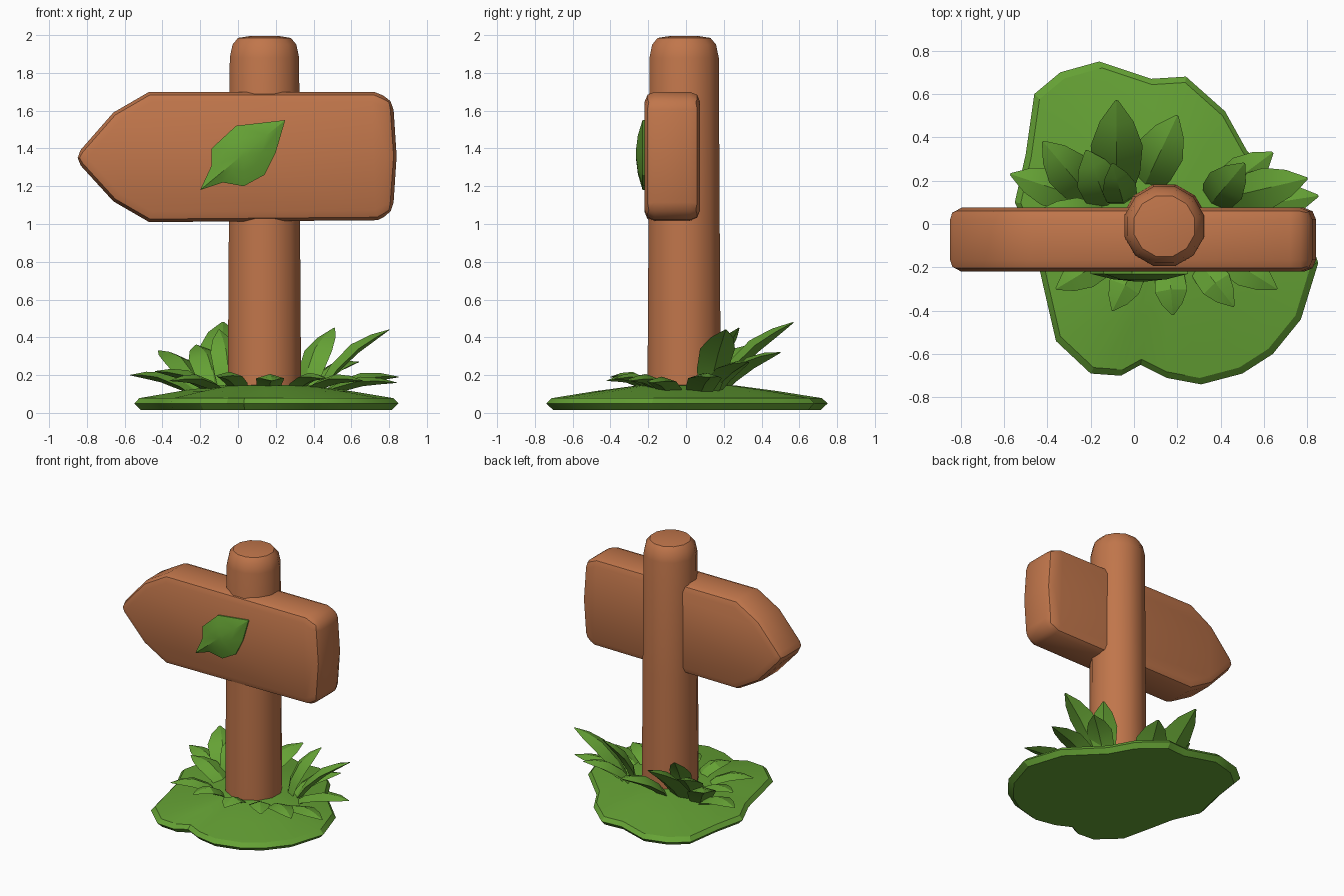
import bpy, bmesh, math
from mathutils import Vector

if "Cube" in bpy.data.objects:
    bpy.data.objects.remove(bpy.data.objects["Cube"])


def material(name, rgb):
    m = bpy.data.materials.new(name)
    m.diffuse_color = (*rgb, 1)
    m.use_nodes = True
    m.node_tree.nodes["Principled BSDF"].inputs["Base Color"].default_value = m.diffuse_color
    return m


WOOD = material("brown wood", (0.53, 0.18, 0.07))
GREEN = material("leaf green", (0.13, 0.36, 0.035))


def finish(bm, name, mat, angle=30, bevel=0, segments=2):
    bmesh.ops.recalc_face_normals(bm, faces=bm.faces)
    me = bpy.data.meshes.new(name)
    bm.to_mesh(me)
    bm.free()
    me.materials.append(mat)
    ob = bpy.data.objects.new(name, me)
    bpy.context.collection.objects.link(ob)
    bpy.ops.object.select_all(action='DESELECT')
    ob.select_set(True)
    bpy.context.view_layer.objects.active = ob
    if bevel:
        b = ob.modifiers.new("soft edges", 'BEVEL')
        b.width, b.segments, b.limit_method = bevel, segments, 'ANGLE'
        b.angle_limit = math.radians(50)
        bpy.ops.object.modifier_apply(modifier=b.name)
    bpy.ops.object.shade_smooth_by_angle(angle=math.radians(angle))
    return ob


def loft(rings, name, mat, angle=30):
    """Skin closed rings of points, capping both ends."""
    bm = bmesh.new()
    vs = [[bm.verts.new(p) for p in r] for r in rings]
    n = len(vs[0])
    for a, b in zip(vs, vs[1:]):
        for i in range(n):
            j = (i + 1) % n
            bm.faces.new((a[i], a[j], b[j], b[i]))
    bm.faces.new(vs[0])
    bm.faces.new(vs[-1])
    return finish(bm, name, mat, angle)


# Round post with a softened top
def post_ring(r, z, n=12):
    return [(0.14 + r * math.cos(math.tau * (i + .5) / n),
             -0.01 + r * math.sin(math.tau * (i + .5) / n), z) for i in range(n)]


loft([post_ring(r, z) for r, z in
      [(0.20, 0.08), (0.20, 0.25), (0.195, 1.0), (0.19, 1.88),
       (0.175, 1.95), (0.145, 1.985), (0.08, 1.995)]], "post", WOOD, 35)

# Arrow board pointing to the left
arrow = [(-0.87, 1.35), (-0.66, 1.59), (-0.47, 1.70), (0.72, 1.70), (0.82, 1.66),
         (0.84, 1.36), (0.82, 1.06), (0.74, 1.02), (-0.47, 1.01), (-0.66, 1.12)]
bm = bmesh.new()
face = bm.faces.new([bm.verts.new((x, -0.22, z)) for x, z in arrow])
ext = bmesh.ops.extrude_face_region(bm, geom=[face])
bmesh.ops.translate(bm, vec=(0, 0.295, 0),
                    verts=[g for g in ext['geom'] if isinstance(g, bmesh.types.BMVert)])
finish(bm, "arrow_board", WOOD, 40, bevel=0.055, segments=2)

# Moss leaf stuck on the front of the board
patch = [(-0.20, 1.18), (-0.14, 1.31), (-0.14, 1.40), (-0.01, 1.52), (0.25, 1.55),
         (0.20, 1.38), (0.14, 1.26), (0.03, 1.20), (-0.08, 1.22)]
cx, cz = 0.03, 1.37
loft([[(cx + (x - cx) * s, y, cz + (z - cz) * s) for x, z in patch]
      for s, y in [(1, -0.21), (1, -0.23), (0.55, -0.255), (0.12, -0.265)]],
     "board_leaf", GREEN, 20)

# Grass mound with a lobed outline
outline = [(-0.42, -0.28), (-0.36, -0.54), (-0.20, -0.69), (-0.06, -0.70), (0.03, -0.65),
           (0.15, -0.71), (0.31, -0.74), (0.50, -0.69), (0.64, -0.60), (0.77, -0.44),
           (0.85, -0.18), (0.76, 0.10), (0.52, 0.34), (0.42, 0.52), (0.24, 0.68),
           (0.08, 0.67), (-0.16, 0.75), (-0.34, 0.70), (-0.46, 0.60), (-0.50, 0.32),
           (-0.55, 0.10), (-0.46, -0.10)]
loft([[(0.14 + (x - 0.14) * s, y * s, z) for x, y in outline]
      for s, z in [(0.95, 0.015), (1, 0.05), (0.96, 0.078), (0.65, 0.115),
                   (0.35, 0.145), (0.12, 0.155)]], "grass_mound", GREEN, 25)


# Broad pointed leaves with a central ridge
def leaf(name, base, tip, width):
    base, tip = Vector(base), Vector(tip)
    d = tip - base
    side = d.cross(Vector((0, 0, 1))).normalized()
    up = side.cross(d).normalized()
    rings = []
    for t, w in [(0, 0.55), (0.3, 0.9), (0.6, 1.0), (0.82, 0.65), (1, 0.06)]:
        c = base + d * t + up * 0.05 * math.sin(math.pi * t)
        h = side * width * w / 2
        k = up * width * w * 0.16
        rings.append([c - h, c + k, c + h, c - k])
    loft(rings, name, GREEN, 25)


leaves = {
    "back_leaf": [((-0.08, 0.13, 0.08), (-0.08, 0.57, 0.48), 0.24),
                  ((-0.12, 0.08, 0.08), (-0.22, 0.34, 0.36), 0.20),
                  ((-0.20, 0.12, 0.08), (-0.42, 0.38, 0.33), 0.20),
                  ((0.04, 0.16, 0.08), (0.20, 0.50, 0.32), 0.22),
                  ((-0.05, 0.10, 0.08), (-0.10, 0.28, 0.44), 0.16)],
    "left_leaf": [((-0.18, 0.10, 0.06), (-0.57, 0.23, 0.20), 0.18),
                  ((-0.08, 0.00, 0.06), (-0.44, 0.06, 0.22), 0.18)],
    "right_leaf": [((0.36, 0.10, 0.08), (0.51, 0.28, 0.45), 0.19),
                   ((0.42, 0.12, 0.10), (0.80, 0.21, 0.44), 0.19),
                   ((0.40, 0.06, 0.06), (0.85, 0.13, 0.19), 0.18),
                   ((0.36, 0.12, 0.08), (0.64, 0.33, 0.27), 0.18),
                   ((0.40, -0.06, 0.06), (0.84, -0.18, 0.16), 0.16)],
    "front_leaf": [((-0.06, -0.12, 0.08), (-0.36, -0.30, 0.17), 0.16),
                   ((0.02, -0.16, 0.09), (-0.10, -0.40, 0.19), 0.15),
                   ((0.16, -0.18, 0.09), (0.18, -0.42, 0.17), 0.15),
                   ((0.28, -0.15, 0.09), (0.46, -0.38, 0.18), 0.15),
                   ((0.34, -0.10, 0.08), (0.66, -0.30, 0.17), 0.16)],
}
for name, items in leaves.items():
    for i, (b, t, w) in enumerate(items):
        leaf(f"{name}_{i + 1}", b, t, w)
